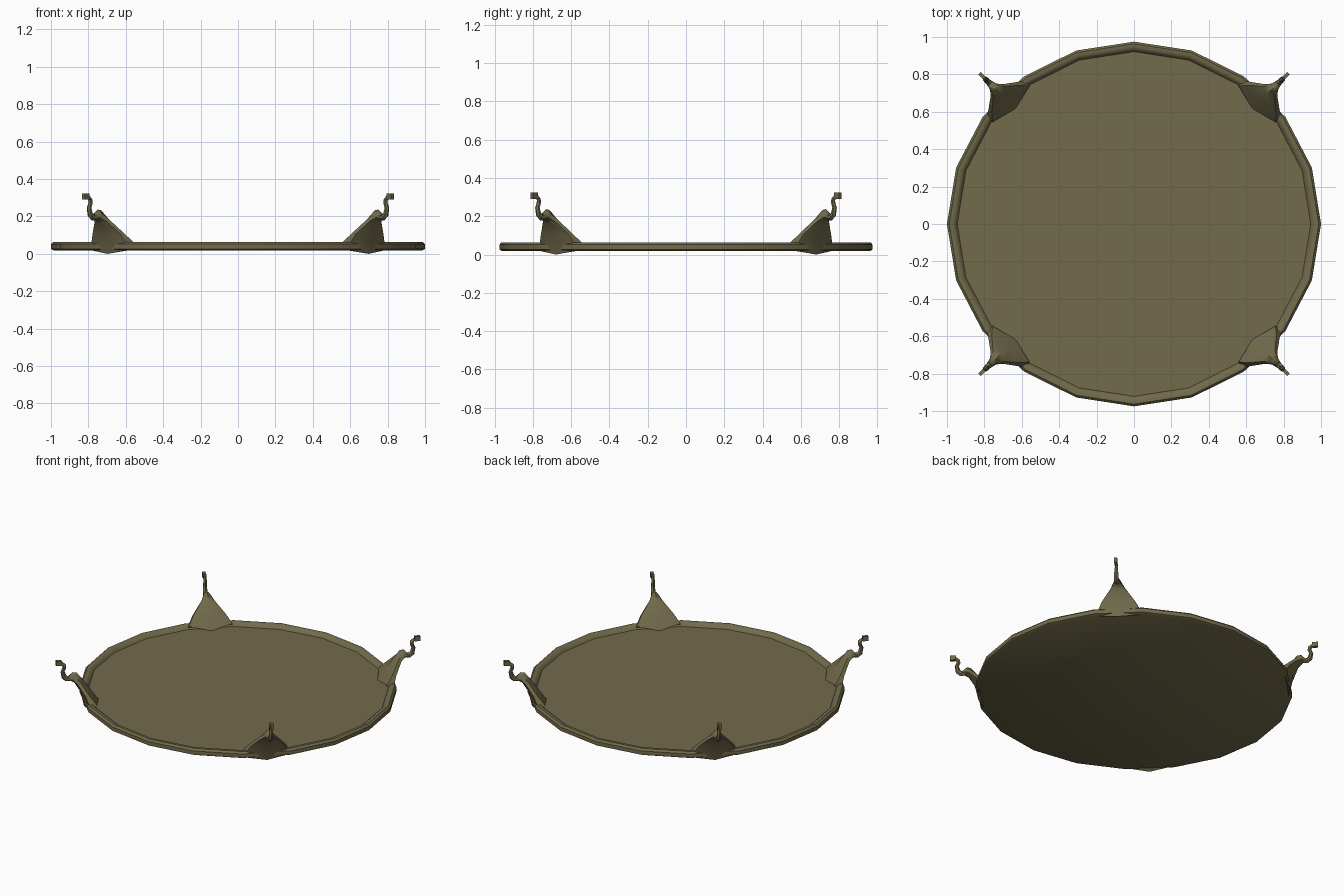
import bpy, bmesh, math
from mathutils import Vector

if "Cube" in bpy.data.objects:
    bpy.data.objects.remove(bpy.data.objects["Cube"])

YS = 0.975  # plate is slightly shorter front to back
mat = bpy.data.materials.new("olive_metal")
mat.diffuse_color = (0.165, 0.145, 0.07, 1)
mat.use_nodes = True
mat.node_tree.nodes["Principled BSDF"].inputs["Base Color"].default_value = mat.diffuse_color


def finish(name, bm, angle):
    bmesh.ops.recalc_face_normals(bm, faces=bm.faces)
    me = bpy.data.meshes.new(name)
    bm.to_mesh(me)
    bm.free()
    ob = bpy.data.objects.new(name, me)
    bpy.context.collection.objects.link(ob)
    me.materials.append(mat)
    bpy.ops.object.select_all(action='DESELECT')
    ob.select_set(True)
    bpy.context.view_layer.objects.active = ob
    bpy.ops.object.shade_smooth_by_angle(angle=math.radians(angle))
    return ob


def loft(bm, rings):
    loops = [[bm.verts.new(p) for p in ring] for ring in rings]
    n = len(loops[0])
    for a, b in zip(loops, loops[1:]):
        for i in range(n):
            j = (i + 1) % n
            bm.faces.new((a[i], a[j], b[j], b[i]))
    bm.faces.new(loops[0])
    bm.faces.new(loops[-1])


# Twenty-sided plate with a rounded raised rim
profile = [(0.985, 0.018), (1.0, 0.026), (1.0, 0.052), (0.988, 0.064),
           (0.968, 0.064), (0.955, 0.055), (0.945, 0.04)]
bm = bmesh.new()
loft(bm, [[(r * math.cos(i * math.pi / 10), YS * r * math.sin(i * math.pi / 10), z)
           for i in range(20)] for r, z in profile])
finish("plate", bm, 40)

# Horn sections: inner (radius, z), outer (radius, z), half width
sections = [((0.95, 0.12), (1.01, 0.10), 0.105),
            ((1.005, 0.195), (1.05, 0.165), 0.045),
            ((1.035, 0.233), (1.075, 0.18), 0.024),
            ((1.062, 0.237), (1.085, 0.178), 0.02),
            ((1.085, 0.212), (1.105, 0.178), 0.016),
            ((1.10, 0.216), (1.13, 0.20), 0.014),
            ((1.112, 0.245), (1.138, 0.245), 0.012),
            ((1.102, 0.268), (1.128, 0.268), 0.011),
            ((1.104, 0.294), (1.125, 0.278), 0.01),
            ((1.125, 0.312), (1.137, 0.295), 0.009)]


def horn_rings():
    # Wide foot wrapping the rim
    rings = [[(0.895, 0, 0.038), (0.93, 0.14, 0.062), (0.965, 0.15, 0.02),
              (0.988, 0, 0.0), (0.965, -0.15, 0.02), (0.93, -0.14, 0.062)]]
    # Tapering S-shaped neck
    for a, b, w in sections:
        a, b = Vector((a[0], 0, a[1])), Vector((b[0], 0, b[1]))
        s, side = a.lerp(b, 0.35), a.lerp(b, 0.75)
        t = Vector((0, w, 0))
        rings.append([a, s + t, side + t, b, side - t, s - t])
    return rings


# Four horns on the diagonals, each with a small square end knob
for k, label in enumerate(("back_right", "back_left", "front_left", "front_right")):
    ang = math.pi / 4 + k * math.pi / 2
    c, s = math.cos(ang), math.sin(ang)

    def place(p):
        return (p[0] * c - p[1] * s, YS * (p[0] * s + p[1] * c), p[2])

    bm = bmesh.new()
    loft(bm, [[place(p) for p in ring] for ring in horn_rings()])
    finish("horn_" + label, bm, 50)

    bm = bmesh.new()
    bmesh.ops.create_cube(bm, size=1)
    for v in bm.verts:
        v.co = place((1.15 + v.co.x * 0.036, v.co.y * 0.02, 0.307 + v.co.z * 0.032))
    finish("knob_" + label, bm, 30)
